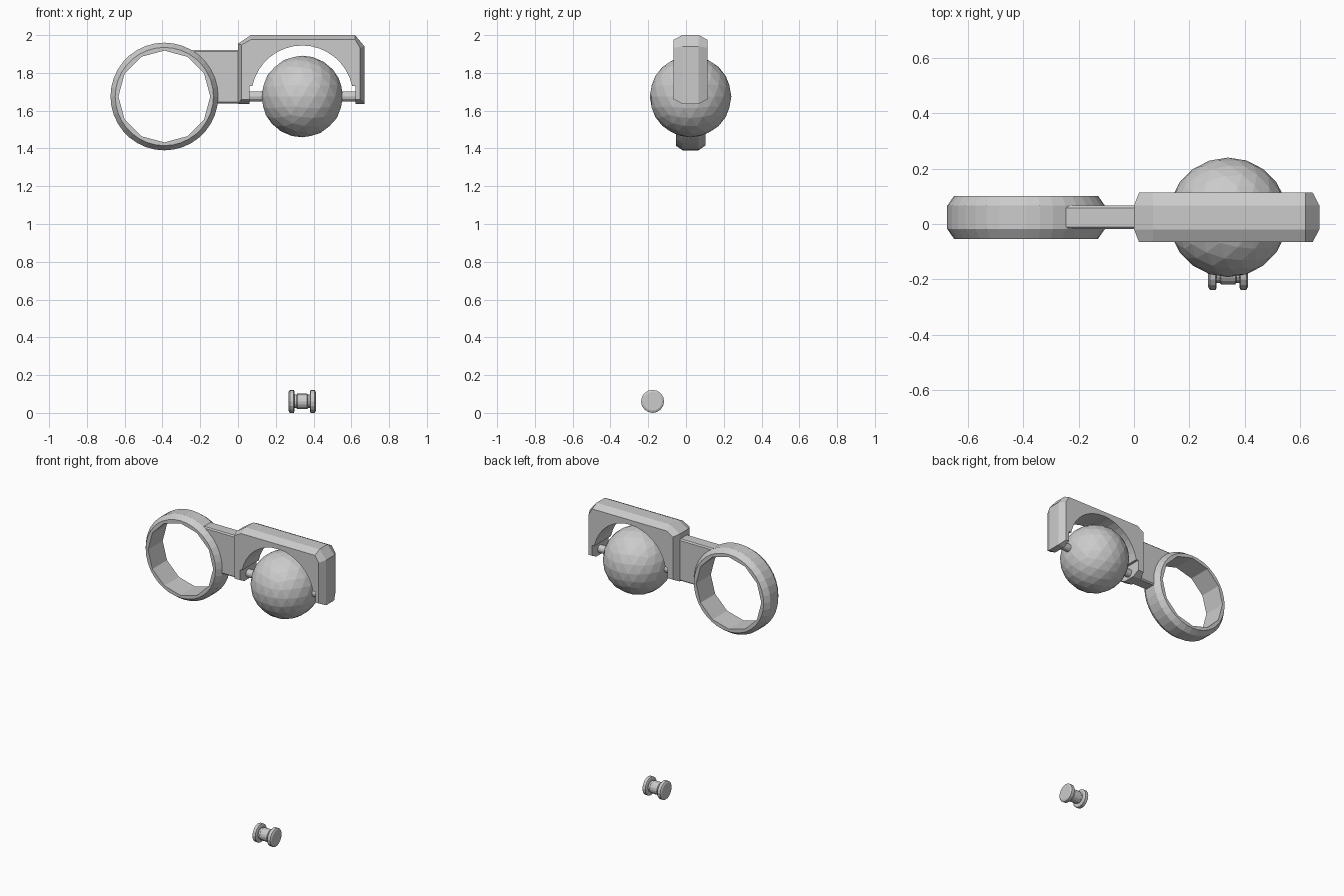
import bpy, bmesh, math
from mathutils import Matrix

if "Cube" in bpy.data.objects:
    bpy.data.objects.remove(bpy.data.objects["Cube"])

YC = 0.024           # shared depth centre of the upper parts
ZC = 1.675           # shared height of ring, ball and axle
BALL_X = 0.34

grey = bpy.data.materials.new("plain grey")
grey.diffuse_color = (0.6, 0.6, 0.6, 1)
grey.use_nodes = True
grey.node_tree.nodes["Principled BSDF"].inputs["Base Color"].default_value = grey.diffuse_color


def finish(name, bm, loc=(0, 0, 0)):
    bmesh.ops.remove_doubles(bm, verts=bm.verts, dist=1e-5)
    bmesh.ops.recalc_face_normals(bm, faces=bm.faces)
    me = bpy.data.meshes.new(name)
    bm.to_mesh(me)
    bm.free()
    me.materials.append(grey)
    ob = bpy.data.objects.new(name, me)
    ob.location = loc
    bpy.context.collection.objects.link(ob)
    return ob


def bridge(bm, a, b):
    n = len(a)
    for i in range(n):
        bm.faces.new((a[i], a[(i + 1) % n], b[(i + 1) % n], b[i]))


def loft(name, layers):
    """Loft (y, xz outline) layers along depth and cap both ends."""
    bm = bmesh.new()
    rows = [[bm.verts.new((x, y, z)) for x, z in pts] for y, pts in layers]
    for a, b in zip(rows, rows[1:]):
        bridge(bm, a, b)
    bm.faces.new(rows[0])
    bm.faces.new(rows[-1])
    return finish(name, bm)


def turned(name, profile, loc, n):
    """Revolve (x, radius) pairs around the x axis, capped at both ends."""
    bm = bmesh.new()
    rows = [[bm.verts.new((x, r * math.cos(2 * math.pi * i / n), r * math.sin(2 * math.pi * i / n)))
             for i in range(n)] for x, r in profile]
    for a, b in zip(rows, rows[1:]):
        bridge(bm, a, b)
    bm.faces.new(rows[0])
    bm.faces.new(rows[-1])
    return finish(name, bm, loc)


# Finger ring: round chamfered outside, twelve-sided hole
SEG, SIDES = 36, 12
def hole_radius(a):
    step = 2 * math.pi / SIDES
    return 0.243 * math.cos(step / 2) / math.cos(a % step - step / 2)

bm = bmesh.new()
rows = []
for y, r in [(-0.078, None), (-0.078, 0.26), (-0.042, 0.285), (0.042, 0.285), (0.078, 0.26), (0.078, None)]:
    row = []
    for i in range(SEG):
        a = 2 * math.pi * i / SEG
        rad = r or hole_radius(a)
        row.append(bm.verts.new((rad * math.cos(a), y, rad * math.sin(a))))
    rows.append(row)
for a, b in zip(rows, rows[1:] + rows[:1]):
    bridge(bm, a, b)
finish("finger_ring", bm, (-0.39, YC, ZC))

# Flat arm whose left edge follows the ring
def arm_outline(inset):
    top, bottom = 1.92 - inset, 1.638 + inset
    pts = [(0.01, bottom), (0.01, top)]
    for i in range(9):
        z = top + (bottom - top) * i / 8
        pts.append((-0.39 + math.sqrt(0.272 ** 2 - (z - ZC) ** 2), z))
    return pts

loft("arm", [(YC - 0.042, arm_outline(0.008)), (YC - 0.034, arm_outline(0)),
             (YC + 0.034, arm_outline(0)), (YC + 0.042, arm_outline(0.008))])

# Arched frame with chamfered outside edges
def frame_outline(d):
    bottom = 1.636 + d
    side = d * 0.75
    pts = [(side, bottom), (side, 1.955 - d * 0.3), (0.068, 2 - d), (0.62, 2 - d),
           (0.67 - d, 1.94 - d * 0.3), (0.67 - d, bottom), (0.623, bottom), (0.623, 1.73), (0.604, 1.73)]
    for i in range(17):
        a = math.radians(12 + 156 * i / 16)
        pts.append((BALL_X + 0.27 * math.cos(a), ZC + 0.27 * math.sin(a)))
    return pts + [(0.076, 1.73), (0.06, 1.73), (0.06, bottom)]

loft("frame", [(YC - 0.089, frame_outline(0.024)), (YC - 0.043, frame_outline(0)),
               (YC + 0.043, frame_outline(0)), (YC + 0.089, frame_outline(0.024))])

# Ball hanging in the arch
bm = bmesh.new()
bmesh.ops.create_icosphere(bm, subdivisions=3, radius=0.216)
finish("ball", bm, (BALL_X, YC, ZC))

# Axle through the ball into both legs
turned("axle", [(-0.285, 0.026), (0.285, 0.026)], (BALL_X, YC, ZC), 12)

# Loose spool below: two chamfered discs on a waisted core
half = [(0.072, 0.05), (0.066, 0.061), (0.045, 0.061), (0.041, 0.052), (0.041, 0.036), (0.03, 0.036), (0.026, 0.041)]
turned("spool", [(-x, r) for x, r in half] + half[::-1], (BALL_X, -0.177, 0.061), 16)
